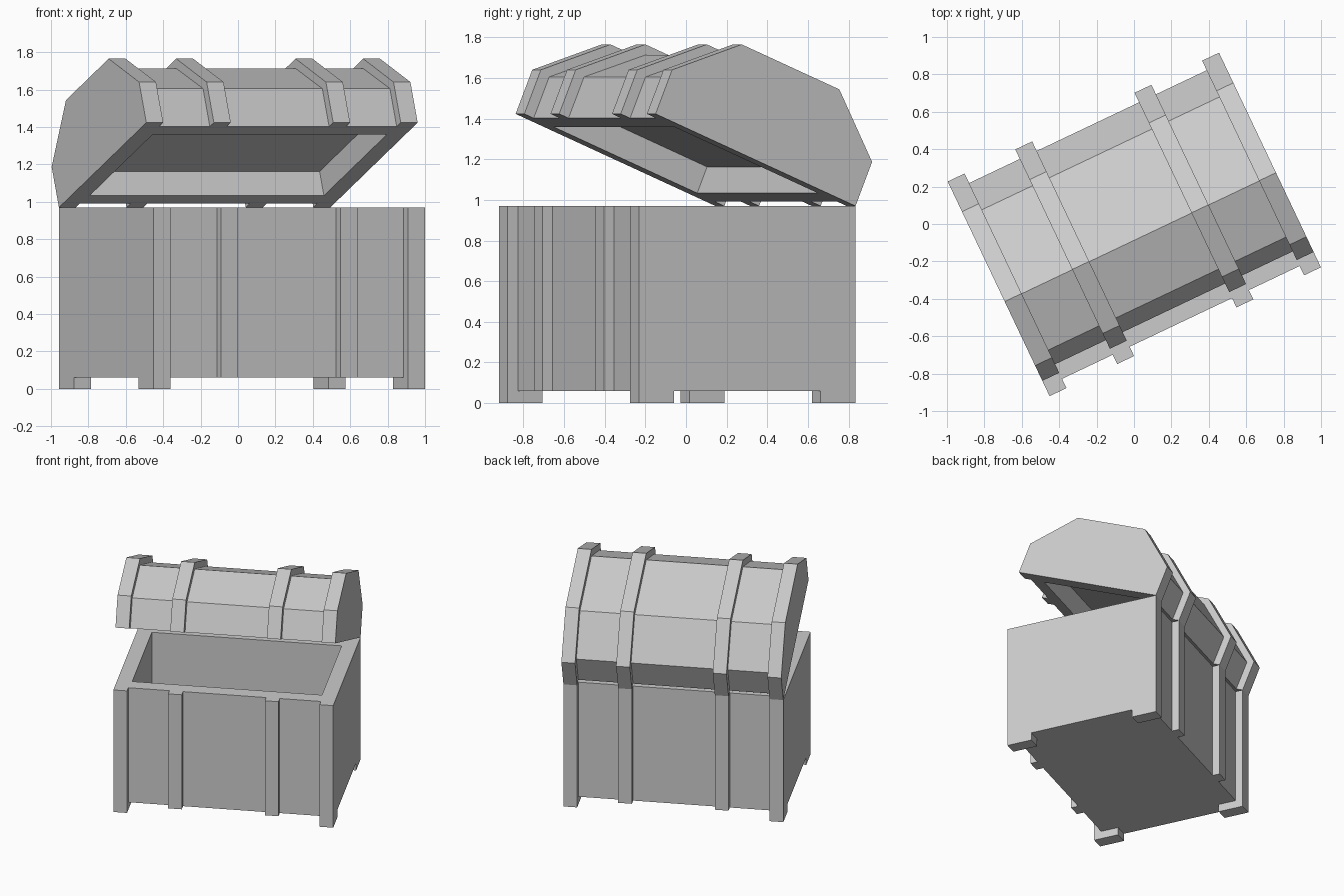
import bpy, bmesh
from math import radians
from mathutils import Matrix

if "Cube" in bpy.data.objects:
    bpy.data.objects.remove(bpy.data.objects["Cube"])

L, D = 1.606, 1.18            # chest width and depth
INSET, BAND, WALL = 0.055, 0.10, 0.11
H = L / 2
BAND_X = [-H, -H + 0.4, H - 0.5, H - BAND]
PLACE = Matrix.Translation((0.021, -0.043, 0)) @ Matrix.Rotation(radians(25.4), 4, 'Z')


def prism(name, profile, x0, x1):
    """Extrude a (y, z) profile along x."""
    bm = bmesh.new()
    face = bm.faces.new([bm.verts.new((x0, y, z)) for y, z in profile])
    ext = bmesh.ops.extrude_face_region(bm, geom=[face])
    bmesh.ops.translate(bm, vec=(x1 - x0, 0, 0),
                        verts=[v for v in ext['geom'] if isinstance(v, bmesh.types.BMVert)])
    bmesh.ops.recalc_face_normals(bm, faces=bm.faces)
    me = bpy.data.meshes.new(name)
    bm.to_mesh(me)
    bm.free()
    ob = bpy.data.objects.new(name, me)
    bpy.context.collection.objects.link(ob)
    return ob


def rect(y0, y1, z0, z1):
    return [(y0, z0), (y1, z0), (y1, z1), (y0, z1)]


def combine(base, other, op):
    """Apply an exact boolean and remove the second part."""
    m = base.modifiers.new(op, 'BOOLEAN')
    m.operation, m.solver, m.object = op, 'EXACT', other
    bpy.context.view_layer.objects.active = base
    bpy.ops.object.modifier_apply(modifier=m.name)
    bpy.data.objects.remove(other)


def banded(name, outer, inner):
    """Inner panels with four raised bands."""
    ob = prism(name, inner, -H + BAND / 2, H - BAND / 2)
    for x in BAND_X:
        combine(ob, prism("band", outer, x, x + BAND), 'UNION')
    return ob


# Chest body, feet and hollow
base_z, top_z = 0.06, 0.97
body = banded("chest_body", rect(-D / 2, D / 2, base_z, top_z),
              rect(-D / 2 + INSET, D / 2 - INSET, base_z, top_z))
cav = D / 2 - INSET - WALL
combine(body, prism("hollow", rect(-cav, cav, base_z + WALL, 1.2), -H + WALL, H - WALL), 'DIFFERENCE')
for x in (BAND_X[0], BAND_X[3]):
    for y in (-D / 2, D / 2 - 0.19):
        combine(body, prism("foot", rect(y, y + 0.19, 0, base_z), x, x + BAND), 'UNION')
body.matrix_world = PLACE


# Faceted lid with a shallow recess, hinged open at the back edge
def arch(inset, shoulder, crown_y, crown_z):
    half = [(-inset, 0), (-inset, shoulder), (-crown_y, crown_z)]
    return half + [(-D - y, z) for y, z in reversed(half)]


lid = banded("chest_lid", arch(0, 0.235, 0.302, 0.496), arch(INSET, 0.22, 0.321, 0.447))
e = INSET + WALL
combine(lid, prism("recess", rect(-D + e, -e, -0.2, 0.14), -H + WALL, H - WALL), 'DIFFERENCE')
lid.matrix_world = PLACE @ Matrix.Translation((0, D / 2, top_z)) @ Matrix.Rotation(radians(-22.6), 4, 'X')
